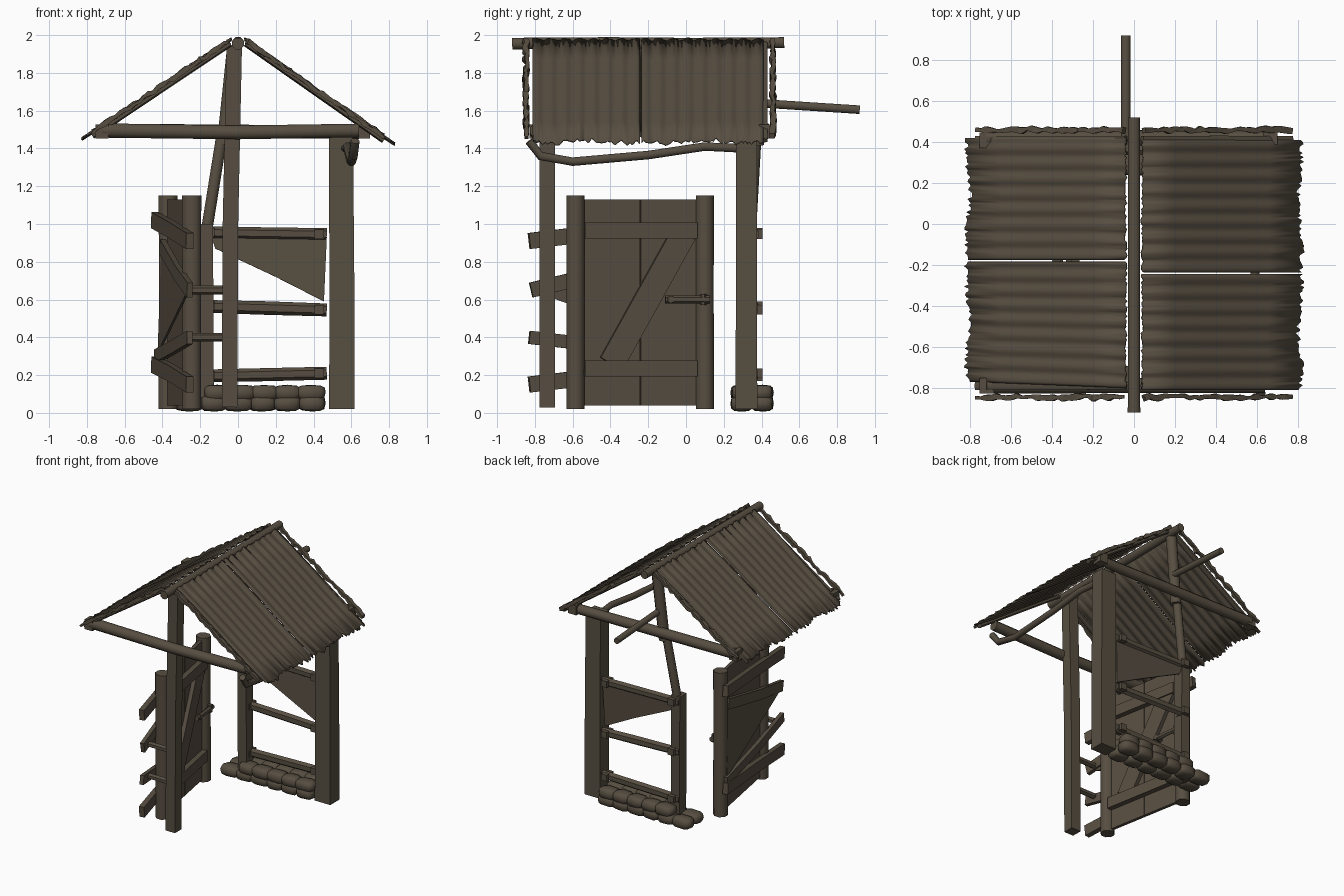
import bpy, bmesh, math, random
from mathutils import Vector

if "Cube" in bpy.data.objects:
    bpy.data.objects.remove(bpy.data.objects["Cube"])

random.seed(4)
wood = bpy.data.materials.new("weathered brown")
wood.diffuse_color = (0.095, 0.076, 0.053, 1)
wood.use_nodes = True
wood.node_tree.nodes["Principled BSDF"].inputs["Base Color"].default_value = wood.diffuse_color


def finish(name, bm, smooth=True):
    bmesh.ops.recalc_face_normals(bm, faces=bm.faces)
    me = bpy.data.meshes.new(name)
    bm.to_mesh(me)
    bm.free()
    ob = bpy.data.objects.new(name, me)
    bpy.context.collection.objects.link(ob)
    me.materials.append(wood)
    if smooth:
        bpy.ops.object.select_all(action='DESELECT')
        ob.select_set(True)
        bpy.context.view_layer.objects.active = ob
        bpy.ops.object.shade_smooth_by_angle(angle=math.radians(50))
    return ob


def beam(name, pts, w, h=None, sides=8, jitter=0.0, taper=1.0):
    """Log or board swept along a path; w and h are full cross-section sizes."""
    h = h or w
    pts = [Vector(p) for p in pts]
    bm = bmesh.new()
    rings = []
    for i, p in enumerate(pts):
        d = (pts[min(i + 1, len(pts) - 1)] - pts[max(i - 1, 0)]).normalized()
        ref = Vector((0, 0, 1)) if abs(d.z) < 0.9 else Vector((0, 1, 0))
        a = d.cross(ref).normalized()
        b = a.cross(d)
        k = 1 + (taper - 1) * i / (len(pts) - 1) + random.uniform(-jitter, jitter)
        f = 1 / math.cos(math.pi / sides)
        ring = []
        for j in range(sides):
            t = 2 * math.pi * (j + 0.5) / sides
            ring.append(bm.verts.new(p + (a * math.cos(t) * w + b * math.sin(t) * h) * k * f / 2))
        rings.append(ring)
    for r, s in zip(rings, rings[1:]):
        for j in range(sides):
            n = (j + 1) % sides
            bm.faces.new((r[j], r[n], s[n], s[j]))
    bm.faces.new(rings[0])
    bm.faces.new(rings[-1])
    return finish(name, bm)


def plate(name, corners, thick):
    """Thin flat panel from corner points."""
    bm = bmesh.new()
    bm.faces.new([bm.verts.new(c) for c in corners])
    ob = finish(name, bm, False)
    m = ob.modifiers.new("thickness", 'SOLIDIFY')
    m.thickness = thick
    m.offset = 0
    return ob


def slope(side, t):
    """Point x, z on the roof plane: t = 0 at the ridge, 1 at the eave."""
    return side * (0.04 + 0.77 * t), 1.975 - (0.54 if side > 0 else 0.515) * t


# Corrugated roof sheets, two each side, with ragged ends
def sheet(name, side, y0, y1, skew):
    bm = bmesh.new()
    n = int((y1 - y0) / 0.0105)
    cols = []
    for i in range(n + 1):
        u = i / n
        wave = 0.006 * math.sin(2 * math.pi * (y1 - y0) * u / 0.075)
        a = random.uniform(-0.008, 0.008)
        b = 1 + random.uniform(-0.016, 0.016) + 0.012 * math.sin(u * 9)
        col = []
        for k in range(6):
            x, z = slope(side, a + (b - a) * k / 5)
            y = y0 + (y1 - y0) * u + skew * (k / 5) * (1 - u)
            col.append(bm.verts.new((x, y, z + wave + 0.005 * math.sin(k * 1.3))))
        cols.append(col)
    for c, d in zip(cols, cols[1:]):
        for k in range(5):
            bm.faces.new((c[k], d[k], d[k + 1], c[k + 1]))
    m = finish(name, bm).modifiers.new("thickness", 'SOLIDIFY')
    m.thickness = 0.008
    m.offset = 0


sheet("roof_sheet_left_front", -1, -0.80, -0.185, 0.03)
sheet("roof_sheet_left_back", -1, -0.175, 0.42, 0)
sheet("roof_sheet_right_front", 1, -0.81, -0.245, 0)
sheet("roof_sheet_right_back", 1, -0.235, 0.41, 0)

# Ragged verge strips and the rafters under the sheets
for side in (-1, 1):
    for y in (-0.845, 0.46):
        pts = []
        for i in range(30):
            x, z = slope(side, 0.01 + 0.94 * i / 29)
            pts.append((x, y + random.uniform(-0.006, 0.006), z + random.uniform(-0.009, 0.006)))
        beam("ragged_verge", pts, 0.024, 0.022, 4, 0.4)
    for y in (-0.79, 0.41):
        pts = [slope(side, t) for t in (0, 0.5, 0.95)]
        beam("rafter", [(x, y, z - 0.02) for x, z in pts], 0.04, 0.026, 6, 0.08)

# Ridge log, tie beams, side plate and the projecting pole
beam("ridge_log", [(0, -0.92, 1.955), (0, -0.4, 1.96), (0, 0, 1.955), (0, 0.52, 1.96)], 0.06, jitter=0.06)
beam("front_tie_beam", [(-0.72, -0.79, 1.495), (0, -0.79, 1.485), (0.64, -0.79, 1.495)], 0.075, jitter=0.04)
beam("back_tie_beam", [(-0.72, 0.42, 1.495), (0, 0.42, 1.49), (0.64, 0.42, 1.485)], 0.07, jitter=0.04)
for x, y in ((-0.72, -0.79), (-0.72, 0.41), (0.665, 0.425)):
    beam("tie_end_block", [(x - 0.035, y, 1.49), (x + 0.035, y, 1.49)], 0.075, 0.075, 4)
beam("side_plate_log", [(0.62, -0.83, 1.44), (0.61, -0.77, 1.36), (0.6, -0.6, 1.33), (0.59, -0.2, 1.365),
                        (0.58, 0.1, 1.41), (0.57, 0.3, 1.40)], 0.045)
beam("projecting_pole", [(-0.04, 0.38, 1.64), (-0.04, 0.92, 1.605)], 0.045)

# Posts
beam("front_post", [(-0.045, -0.735, 0.03), (-0.04, -0.735, 1.0), (-0.02, -0.735, 1.94)], 0.082, sides=4)
beam("back_right_post", [(0.55, 0.32, 0.02), (0.55, 0.32, 0.7), (0.545, 0.32, 1.46)], 0.135, 0.115, 4, taper=0.95)
beam("back_left_post", [(-0.165, 0.33, 0.02), (-0.17, 0.33, 1.0)], 0.075, 0.085, 4)
beam("back_brace", [(-0.17, 0.34, 0.94), (-0.085, 0.37, 1.47)], 0.06)
beam("king_post", [(-0.075, 0.375, 1.42), (-0.02, 0.39, 1.94)], 0.075)

# Back fence rails with end pegs, and the torn hanging sheet
for z0, z1, w in ((0.955, 0.945, 0.055), (0.565, 0.545, 0.06), (0.195, 0.21, 0.06)):
    beam("back_rail", [(-0.2, 0.36, z0), (0.15, 0.36, (z0 + z1) / 2), (0.47, 0.36, z1)], 0.045, w, 6, 0.05)
    for x, z in ((-0.15, z0), (0.43, z1)):
        beam("rail_peg", [(x, 0.32, z), (x, 0.405, z)], 0.05, sides=4)
plate("hanging_sheet", [(-0.14, 0.36, 0.93), (0.47, 0.36, 0.93), (0.455, 0.35, 0.59),
                        (0.2, 0.345, 0.72), (-0.12, 0.355, 0.87)], 0.014)

# Stone footing in two courses
for row, x0, x1, n in ((0, -0.26, 0.39, 6), (1, -0.11, 0.385, 5)):
    for lane in (0.295, 0.405):
        for i in range(n):
            bm = bmesh.new()
            bmesh.ops.create_icosphere(bm, subdivisions=2, radius=1)
            sx, sy, sz = random.uniform(0.07, 0.085), random.uniform(0.056, 0.064), 0.044
            x = x0 + (x1 - x0) * i / (n - 1)
            for v in bm.verts:
                q = Vector([math.copysign(abs(c) ** 0.6, c) for c in v.co])
                q *= random.uniform(0.93, 1)
                v.co = (x + q.x * sx, lane + q.y * sy, 0.05 + row * 0.056 + q.z * sz)
            finish("footing_stone", bm)

# Door standing open at an angle: along() runs from the near post to the far post
near, far = Vector((-0.245, -0.585, 0)), Vector((-0.37, 0.10, 0))
run = (far - near).normalized()
out = Vector((run.y, -run.x, 0))


def along(t, z, off=0.0):
    return near + (far - near) * t + out * off + Vector((0, 0, z))


for t, h in ((0, 1.15), (1, 1.15)):
    beam("door_post", [along(t, 0.02), along(t, 0.6), along(t, h)], 0.10, 0.095, 8, 0.02)
for a, b in ((0.04, 0.497), (0.503, 0.96)):
    plate("door_plank", [along(a, 0.04), along(b, 0.04), along(b, 1.13), along(a, 1.13)], 0.025)
for z in (0.965, 0.235):
    beam("door_inner_rail", [along(0.06, z, 0.03), along(0.93, z, 0.03)], 0.045, 0.085, 4)
beam("door_inner_diagonal", [along(0.27, 0.26, 0.028), along(0.83, 0.95, 0.028)], 0.03, 0.135, 4)
beam("door_latch", [along(0.68, 0.6, 0.05), along(1.02, 0.6, 0.065)], 0.03, 0.035, 6)
beam("latch_keeper", [along(0.97, 0.57, 0.06), along(0.97, 0.63, 0.06)], 0.03, sides=6)
beam("latch_pin", [along(0.72, 0.6, 0), along(0.72, 0.6, 0.07)], 0.035, sides=6)

# Outer door rails running past the near post
for z0, z1 in ((0.91, 1.02), (0.15, 0.255)):
    beam("door_outer_rail", [(-0.255, -0.83, z0), (-0.35, -0.33, z0 + 0.06), (-0.44, 0.14, z1)], 0.04, 0.085, 4)
beam("door_upper_diagonal", [(-0.255, -0.82, 0.65), (-0.32, -0.45, 0.74), (-0.40, 0.06, 0.88)], 0.03, 0.08, 4)
beam("door_lower_diagonal", [(-0.255, -0.83, 0.40), (-0.34, -0.4, 0.35), (-0.43, 0.12, 0.30)], 0.03, 0.07, 4)
plate("door_outer_sheet", [(-0.27, -0.77, 0.63), (-0.40, 0.06, 0.88), (-0.42, 0.1, 0.32)], 0.012)

# Hinge rods tying the rails to the front post
for z in (0.65, 0.40):
    beam("hinge_rod", [(-0.25, -0.74, z), (-0.06, -0.74, z)], 0.04, sides=6)
